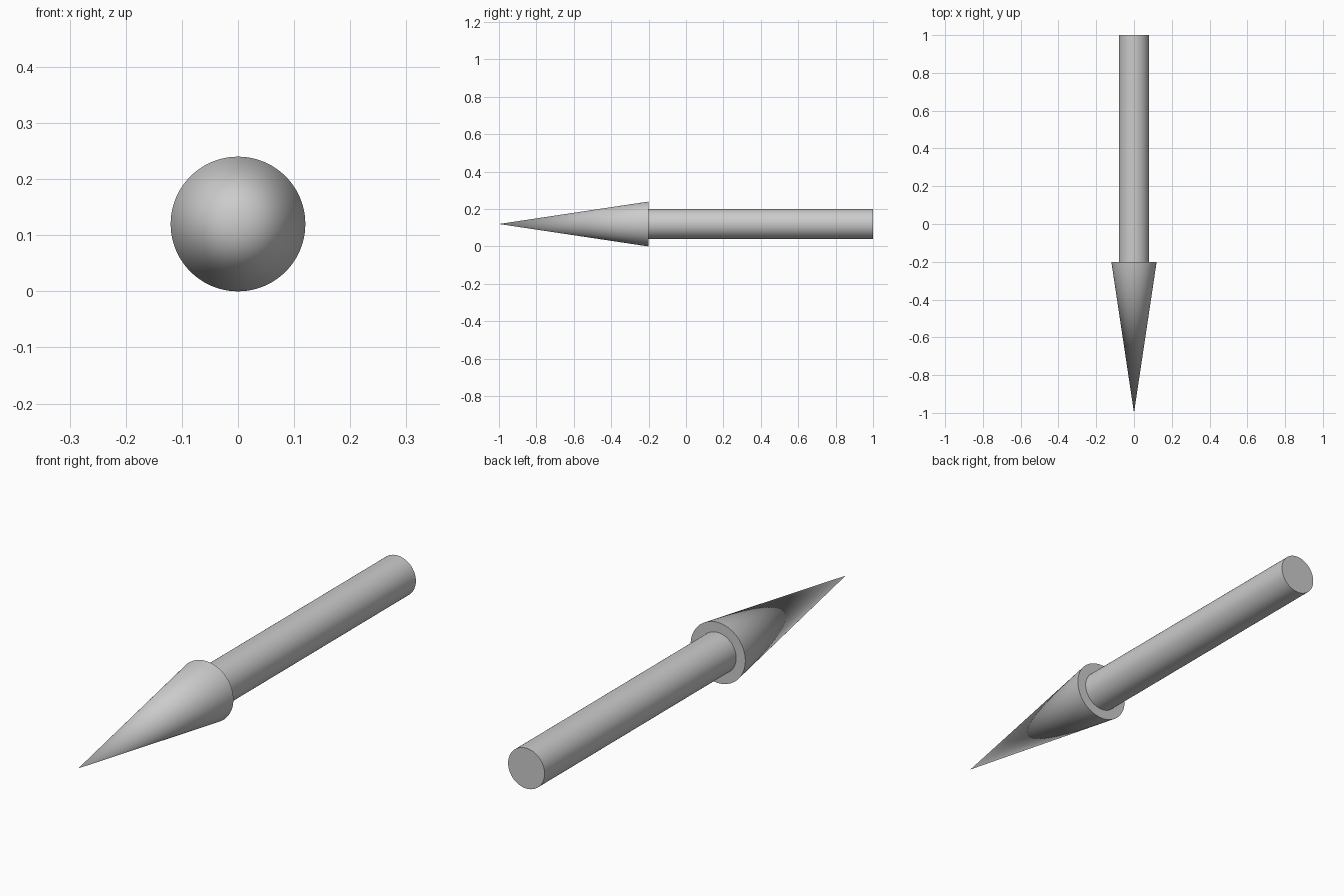
import bpy
import math

if "Cube" in bpy.data.objects:
    bpy.data.objects.remove(bpy.data.objects["Cube"])

AXIS_Z = 0.12   # height of the arrow's centre line


def lathe_part(name, y_front, y_back, r_front, r_back):
    """Round part lying along y, from y_front to y_back."""
    bpy.ops.mesh.primitive_cone_add(
        vertices=96, radius1=r_back, radius2=r_front, depth=y_back - y_front,
        location=(0, (y_front + y_back) / 2, AXIS_Z),
        rotation=(math.pi / 2, 0, 0))
    obj = bpy.context.object
    obj.name = name
    bpy.ops.object.shade_smooth_by_angle(angle=math.radians(30))
    return obj


# Pointed head, tip towards the front
lathe_part("arrow_head", -1.0, -0.2, 0.0, 0.12)

# Straight shaft behind the head
lathe_part("arrow_shaft", -0.2, 1.0, 0.08, 0.08)
